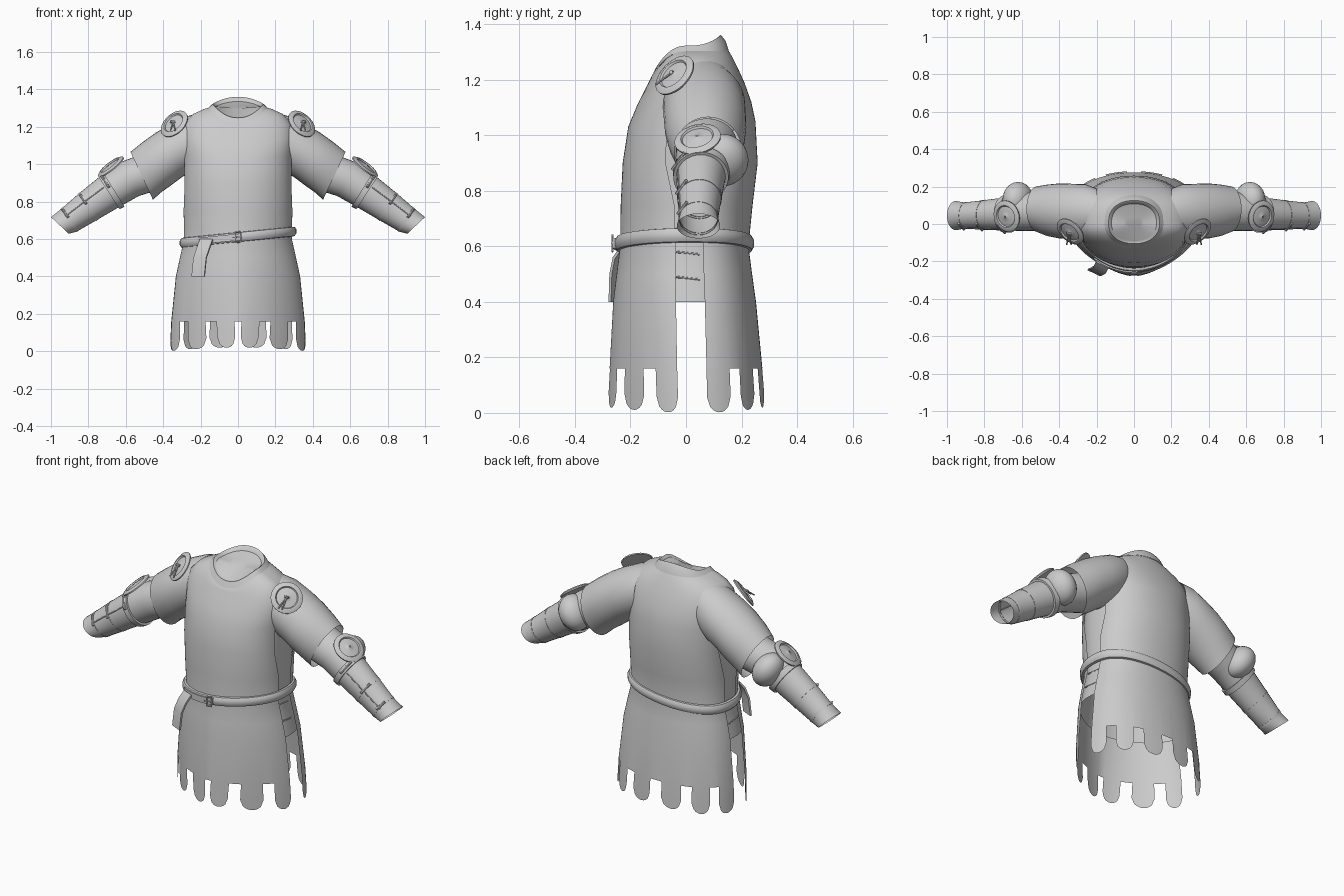
import bpy, bmesh, math
from mathutils import Vector, Matrix

if "Cube" in bpy.data.objects:
    bpy.data.objects.remove(bpy.data.objects["Cube"], do_unlink=True)

grey = bpy.data.materials.new("plain_grey")
grey.use_nodes = True
GREY = (0.6, 0.6, 0.6, 1)
grey.diffuse_color = GREY
grey.node_tree.nodes["Principled BSDF"].inputs["Base Color"].default_value = GREY
PARTS = []


def finish(name, bm, thick=0):
    bmesh.ops.recalc_face_normals(bm, faces=bm.faces)
    if thick:
        bmesh.ops.solidify(bm, geom=bm.faces[:], thickness=thick)
    me = bpy.data.meshes.new(name)
    bm.to_mesh(me)
    bm.free()
    me.materials.append(grey)
    ob = bpy.data.objects.new(name, me)
    bpy.context.collection.objects.link(ob)
    PARTS.append(ob)


def grid(name, rows, closed=True, cap=False, thick=0, keep=None):
    """Skin a stack of point rows; keep(row, column) can leave out faces."""
    bm = bmesh.new()
    vs = [[bm.verts.new(p) for p in row] for row in rows]
    n = len(rows[0])
    for i in range(len(rows) - 1):
        for j in range(n if closed else n - 1):
            if keep is None or keep(i, j):
                k = (j + 1) % n
                bm.faces.new((vs[i][j], vs[i][k], vs[i + 1][k], vs[i + 1][j]))
    if cap:
        bm.faces.new(vs[-1])
    bmesh.ops.delete(bm, geom=[v for v in bm.verts if not v.link_faces], context="VERTS")
    finish(name, bm, thick)


def rod(name, p, q, r):
    p, q = Vector(p), Vector(q)
    rot = (q - p).to_track_quat("Z", "Y").to_matrix().to_4x4()
    bm = bmesh.new()
    bmesh.ops.create_cone(bm, cap_ends=True, segments=8, radius1=r, radius2=r,
                          depth=(q - p).length, matrix=Matrix.Translation((p + q) / 2) @ rot)
    finish(name, bm)


# Body sections: side z, half width, front y, back y, front z, back z
NECK = (1.302, .155, -.12, .152, 1.215, 1.305)
BODY = [NECK,
        (1.295, .18, -.125, .165, 1.21, 1.285),
        (1.268, .24, -.13, .185, 1.2, 1.245),
        (1.22, .285, -.145, .21, 1.17, 1.19),
        (1.15, .297, -.175, .235, 1.11, 1.12),
        (1.05, .297, -.208, .25, 1.03, 1.05),
        (.9, .297, -.228, .258, .9, .9),
        (.75, .295, -.235, .24, .75, .75),
        (.6, .292, -.237, .225, .6, .6),
        (.5, .315, -.25, .238, .5, .5),
        (.4, .337, -.262, .252, .4, .4),
        (.16, .362, -.275, .275, .16, .16)]
HEM = (0, .367, -.28, .282, .02, .02)


def section(sec, deg, grow=0.0):
    """Point on a body section; 0 degrees is front, 180 is back."""
    z, a, yf, yb, zf, zb = sec
    s, c = math.sin(math.radians(deg)), math.cos(math.radians(deg))
    # The front comes to a keel towards the hem, the back stays full
    keel = 1.3 - .38 * min(1, z / .9)
    x = math.copysign(abs(s) ** (keel if c > 0 else .95), s) * (a + grow)
    y = (yf - grow) * abs(c) ** keel if c > 0 else (yb + grow) * abs(c) ** .75
    return Vector((x, y, z + ((zf if c > 0 else zb) - z) * c * c))


def panel_span(z):
    """Half angle of a surcoat panel: joined at the shoulder, cut back at the armhole."""
    if z > 1.1:
        return 90
    return 73 if z > .8 else 80


# Surcoat front and back panels, open at the sides, with rounded tabs at the hem
TAB, GAP = 9, 5
COLS = 6 * TAB + 5 * GAP
for name, mid in (("surcoat_front", 0), ("surcoat_back", 180)):
    rows = [[section(sec, mid + panel_span(sec[0]) * (2 * j / COLS - 1))
             for j in range(COLS + 1)] for sec in BODY + [HEM]]
    for j, p in enumerate(rows[-1]):
        s = min(1, 2 * (j % (TAB + GAP)) / TAB - 1)
        p.z += .055 * (1 - math.sqrt(1 - s * s))
    last = len(rows) - 2
    grid(name, rows, closed=False,
         keep=lambda i, j: i < last or j % (TAB + GAP) < TAB)

# Under tunic seen through the side openings
ring = range(0, 360, 6)
grid("under_tunic", [[section(s, d, -.01) for d in ring] for s in BODY[3:-1]])
for s in (1, -1):
    for z, x in ((.58, .286), (.49, .306)):
        rod("tunic_band", (s * x, -.04, z), (s * x, .05, z - .01), .004)

# Low collar, closed by a slanting, slightly sunken lining
COLLAR = [NECK,
          (1.314, .142, -.11, .14, 1.235, 1.34),
          (1.322, .134, -.103, .124, 1.248, 1.36),
          (1.318, .128, -.098, .118, 1.247, 1.357),
          (1.308, .118, -.088, .106, 1.25, 1.335),
          (1.305, .05, -.03, .05, 1.29, 1.315)]
grid("collar", [[section(s, d, .002) for d in ring] for s in COLLAR], cap=True)


# Tilted belt with buckle, overlapping tongue and hanging strap
def belt_point(deg, grow, dz):
    p = section(BODY[8], deg, grow)
    p.z = .61 + .1 * p.x + dz
    return p


BAND = ((.0, -.026), (.012, -.024), (.02, -.01), (.02, .01), (.012, .024), (.0, .026))
grid("belt", [[belt_point(d, g, dz) for d in ring] for g, dz in BAND])
grid("belt_tongue", [[belt_point(d, .024, dz) for d in range(-44, 5, 4)]
                     for dz in (-.018, 0, .018)], closed=False, thick=.008)
frame = [belt_point(d, .028, dz) for d, dz in ((-3, -.027), (3, -.027), (3, .027), (-3, .027))]
for i in range(4):
    rod("buckle", frame[i - 1], frame[i], .004)
rod("buckle_pin", belt_point(-6, .03, 0), belt_point(4, .03, 0), .003)
strap = [(-.17, -.22, .6), (-.185, -.248, .56), (-.205, -.26, .5), (-.215, -.263, .4)]
half = Vector((.034, -.016, 0))
grid("hanging_strap", [[Vector(p) - half, Vector(p) + half] for p in strap],
     closed=False, thick=.01)

# Arm sections: top x, top z, bottom x, bottom z, centre y, half depth
SLEEVE = [(.2, 1.275, .2, .99, .055, .135), (.27, 1.257, .25, .96, .065, .148),
          (.36, 1.215, .3, .93, .067, .148), (.44, 1.168, .36, .885, .07, .147),
          (.51, 1.118, .41, .85, .073, .138), (.575, 1.065, .455, .81, .08, .122)]
FOREARM = [(.5, 1.06, .4, .87, .075, .11), (.63, 1.01, .53, .83, .065, .102),
           (.75, .925, .645, .765, .053, .088), (.86, .835, .765, .695, .048, .078),
           (.95, .757, .865, .638, .045, .07), (1.0, .717, .905, .628, .045, .078)]


def arm_ring(sec, side, scale=1.0):
    xt, zt, xb, zb, yc, ry = sec
    mid = Vector(((xt + xb) / 2, yc, (zt + zb) / 2))
    up = Vector((xt - xb, 0, zt - zb)) / 2 * scale
    pts = []
    for i in range(32):
        t = math.tau * i / 32
        p = mid + up * math.cos(t) + Vector((0, ry * scale * math.sin(t), 0))
        pts.append(Vector((p.x * side, p.y, p.z)))
    return pts


def forearm_at(t):
    i = min(int(t), len(FOREARM) - 2)
    return [a + (b - a) * (t - i) for a, b in zip(FOREARM[i], FOREARM[i + 1])]


def disc(name, centre, normal):
    """Dished round plate with a raised ring and a centre stud."""
    profile = ((.004, .016), (.008, .012), (.03, .01), (.055, .005), (.06, .012),
               (.068, .012), (.085, .003), (.084, -.004), (.01, -.004))
    rot = Vector(normal).to_track_quat("Z", "Y")
    rows = [[Vector(centre) + rot @ Vector((r * math.cos(math.tau * i / 40),
             r * math.sin(math.tau * i / 40), h)) for i in range(40)] for r, h in profile]
    grid(name, rows, cap=True)


for s, side in ((1, "left"), (-1, "right")):
    grid(side + "_sleeve", [arm_ring(r, s) for r in SLEEVE])
    grid(side + "_forearm", [arm_ring(r, s) for r in FOREARM])

    # Straps around the arm guard: start, end, size
    for t, t2, k in ((1.72, 1.95, 1.12), (2.85, 2.95, 1.02), (3.85, 3.97, 1.02)):
        a, b = forearm_at(t), forearm_at(t2)
        grid(side + "_arm_strap", [arm_ring(r, s, g) for r, g in
                                   ((a, .98), (a, k), (b, k), (b, .98))])
        # Small buckle on the front of each strap
        front = arm_ring(forearm_at((t + t2) / 2), s, k + .05)
        rod(side + "_strap_buckle", front[25], front[29], .007)

    # Seam along the arm guard
    seam = [arm_ring(r, s)[26] for r in FOREARM[2:5]]
    for p, q in zip(seam, seam[1:]):
        rod(side + "_guard_seam", p, q, .003)

    # Elbow cup behind the arm
    bm = bmesh.new()
    tilt = Matrix.Rotation(s * math.radians(30), 4, "Y")
    bmesh.ops.create_uvsphere(bm, u_segments=28, v_segments=16, radius=1,
                              matrix=Matrix.Translation((s * .62, .13, .91)) @ tilt
                              @ Matrix.Diagonal((.076, .095, .1, 1)))
    finish(side + "_elbow_cup", bm)

    # Round plates and the laces that tie the shoulder one
    disc(side + "_elbow_disc", (s * .68, .042, .985), (s * .6, -.2, .77))
    disc(side + "_shoulder_disc", (s * .34, -.04, 1.215), (s * .55, -.6, .58))
    knot = Vector((s * .348, -.05, 1.226))
    for dx in (-.012, .012):
        rod(side + "_lace", knot, knot + Vector((dx, -.06, -.045)), .004)
    rod(side + "_lace_knot", knot - Vector((.014, 0, 0)), knot + Vector((.014, -.004, 0)), .007)

# Smooth shading with crisp edges
bpy.ops.object.select_all(action="DESELECT")
for ob in PARTS:
    ob.select_set(True)
bpy.context.view_layer.objects.active = PARTS[0]
bpy.ops.object.shade_smooth_by_angle(angle=math.radians(40))
